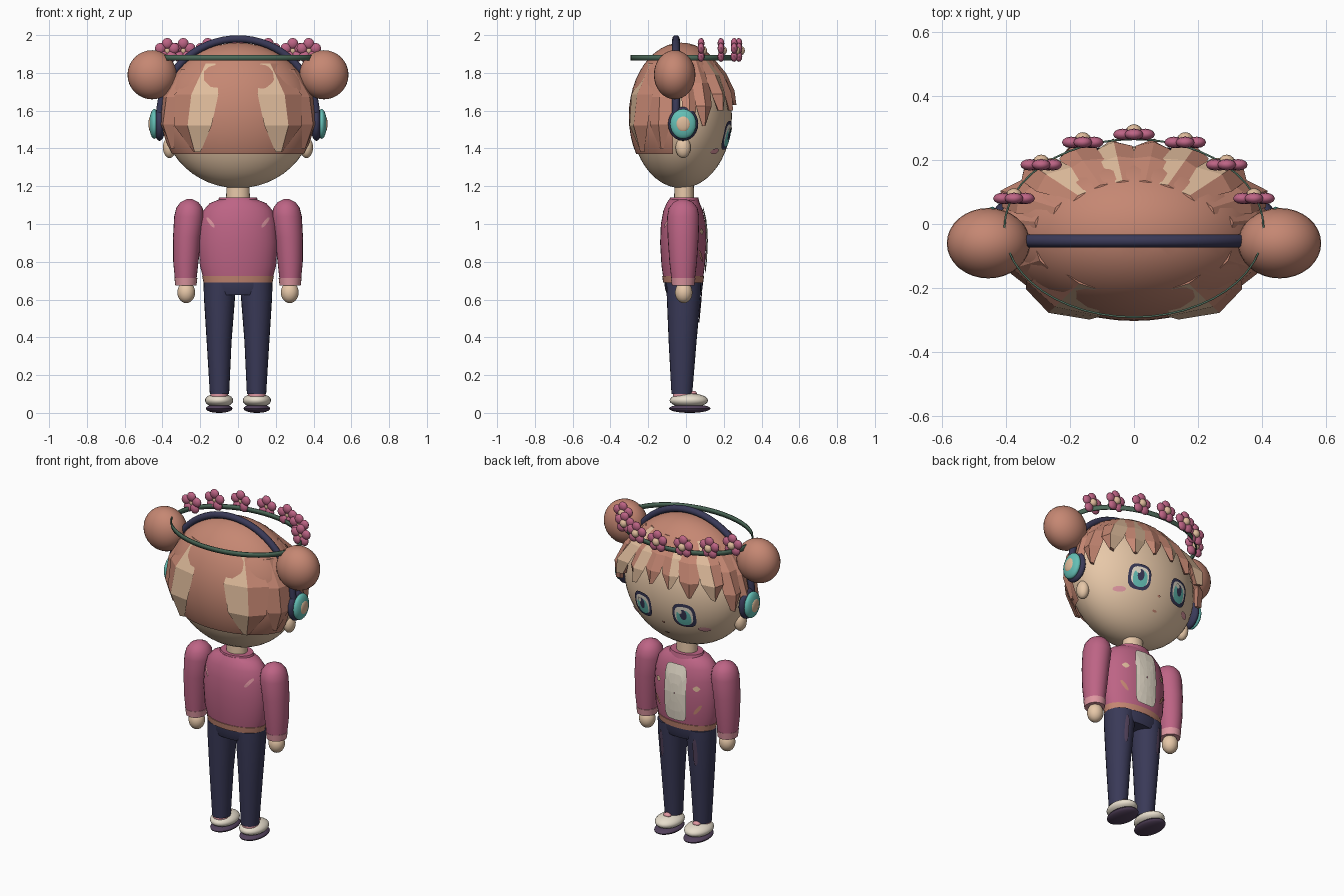
import bpy, bmesh, math
from mathutils import Vector

cube = bpy.data.objects.get("Cube")
if cube:
    bpy.data.objects.remove(cube, do_unlink=True)


def material(name, r, g, b):
    m = bpy.data.materials.new(name)
    m.use_nodes = True
    col = [(c / 255) ** 2.2 for c in (r, g, b)] + [1]
    m.diffuse_color = col
    m.node_tree.nodes["Principled BSDF"].inputs["Base Color"].default_value = col
    return m


SKIN = material("skin", 232, 200, 168)
HAIR = material("hair_brown", 196, 134, 114)
LIGHT = material("hair_highlight", 222, 186, 154)
PINK = material("rose_pink", 188, 100, 132)
PALE = material("pale_pink", 222, 150, 160)
NAVY = material("navy", 60, 60, 88)
CREAM = material("cream", 236, 226, 208)
TEAL = material("teal", 100, 190, 180)
GREEN = material("vine_green", 78, 106, 90)
PLUM = material("dark_plum", 84, 68, 92)


def finish(name, bm, mats, smooth=True):
    bmesh.ops.recalc_face_normals(bm, faces=bm.faces)
    me = bpy.data.meshes.new(name)
    bm.to_mesh(me)
    bm.free()
    ob = bpy.data.objects.new(name, me)
    bpy.context.collection.objects.link(ob)
    for m in mats:
        me.materials.append(m)
    if smooth:
        bpy.ops.object.select_all(action="DESELECT")
        ob.select_set(True)
        bpy.context.view_layer.objects.active = ob
        bpy.ops.object.shade_smooth_by_angle(angle=math.radians(40))
    return ob


def ball_mesh(center, radii, seg=24):
    bm = bmesh.new()
    bmesh.ops.create_uvsphere(bm, u_segments=seg, v_segments=seg // 2, radius=1)
    for v in bm.verts:
        v.co = Vector(c + r * k for c, r, k in zip(center, radii, v.co))
    return bm


def ball(name, center, radii, mat, seg=24):
    return finish(name, ball_mesh(center, radii, seg), [mat])


def skin_rings(bm, rings, close=True):
    rows = [[bm.verts.new(p) for p in ring] for ring in rings]
    faces = []
    for a, b in zip(rows, rows[1:]):
        for i in range(len(a)):
            j = (i + 1) % len(a)
            faces.append((i, bm.faces.new((a[i], a[j], b[j], b[i]))))
    if close:
        bm.faces.new(rows[0])
        bm.faces.new(rows[-1])
    return faces


def loft(name, sections, mat, n=24, close=True):
    """Stack of ellipses given as x, y, z, x radius, y radius."""
    bm = bmesh.new()
    turn = [math.tau * i / n for i in range(n)]
    skin_rings(bm, [[(x + rx * math.cos(a), y + ry * math.sin(a), z) for a in turn]
                    for x, y, z, rx, ry in sections], close)
    return finish(name, bm, [mat])


def loft_surface(sections, side):
    """Depth of a loft at x, z on the side facing +y or -y."""
    def depth(x, z):
        for a, b in zip(sections, sections[1:]):
            lo, hi = sorted((a, b), key=lambda s: s[2])
            if lo[2] <= z <= hi[2]:
                t = (z - lo[2]) / (hi[2] - lo[2])
                cx, cy, _, rx, ry = (p + (q - p) * t for p, q in zip(lo, hi))
                return cy + side * ry * math.sqrt(max(0, 1 - ((x - cx) / rx) ** 2))
        return 0
    return depth


def patch(name, cx, cz, rx, rz, mat, surface, off, power=1.0, tilt=0.0):
    """Thin plate laid on a surface; power below 1 squares off the oval."""
    bm = bmesh.new()
    rings = []
    for k in (1, .66, .33, .02):
        ring = []
        for i in range(24):
            c, s = math.cos(math.tau * i / 24), math.sin(math.tau * i / 24)
            u = math.copysign(abs(c) ** power, c) * rx * k
            w = math.copysign(abs(s) ** power, s) * rz * k
            x = cx + u * math.cos(tilt) - w * math.sin(tilt)
            z = cz + u * math.sin(tilt) + w * math.cos(tilt)
            ring.append((x, surface(x, z) + off, z))
        rings.append(ring)
    skin_rings(bm, rings, False)
    return finish(name, bm, [mat], False)


# Head and neck
HC, HR = Vector((0, -.025, 1.57)), Vector((.40, .268, .38))
ball("head", HC, HR, SKIN, 48)
loft("neck", [(0, -.01, 1.05, .065, .055), (0, -.01, 1.25, .06, .05)], SKIN)


def face(x, z):
    k = 1 - (x / HR.x) ** 2 - ((z - HC.z) / HR.z) ** 2
    return HC.y + HR.y * math.sqrt(max(0, k))


# Hair cap, cut open at the face and nape
CR = Vector((.412, .278, .39))
bm = ball_mesh(HC, CR, 48)
for co, no in (((0, 0, 1.37), (0, 0, 1)), ((0, 0, 1.74), (0, 0, 1)), ((0, -.07, 1.5), (0, 1, 0))):
    bmesh.ops.bisect_plane(bm, geom=bm.verts[:] + bm.edges[:] + bm.faces[:],
                           plane_co=co, plane_no=no)
cut = [f for f in bm.faces if f.calc_center_median().z < 1.37
       or (f.calc_center_median().z < 1.74 and f.calc_center_median().y > -.07)]
bmesh.ops.delete(bm, geom=cut, context="FACES")
finish("hair_cap", bm, [HAIR])


def lock(name, phi, top, bottom, width, flare, light=None):
    """Faceted strand; phi turns from +y, light picks the highlighted side."""
    def on_head(a, z, k):
        c = math.sqrt(max(0, 1 - ((z - HC.z) / CR.z) ** 2)) * k
        return (CR.x * c * math.sin(a), HC.y + CR.y * c * math.cos(a), z)
    bm = bmesh.new()
    rings = []
    for t, w, f in ((0, .55, .1), (.35, 1, .6), (.7, .8, 1), (1, .16, .75)):
        z = top + (bottom - top) * t
        k = 1 + flare * f
        rings.append([on_head(phi - w * width, z, 1 + flare * f * .45), on_head(phi, z, k + .015),
                      on_head(phi + w * width, z, 1 + flare * f * .45), on_head(phi, z, .99)])
    for side, f in skin_rings(bm, rings):
        f.material_index = int(side == light)
    finish(name, bm, [HAIR, LIGHT], False)


# Fringe, side locks and long back locks
for s, side in ((1, "left"), (-1, "right")):
    inner = 0 if s > 0 else 1
    lock(f"fringe_inner_{side}", s * .15, 1.89, 1.63, .17, .08, 0 if s < 0 else None)
    lock(f"fringe_middle_{side}", s * .45, 1.89, 1.60, .19, .11, inner if s > 0 else None)
    lock(f"fringe_outer_{side}", s * .80, 1.89, 1.60, .22, .18, inner)
    lock(f"side_lock_{side}", s * 1.14, 1.87, 1.52, .2, .11)
    lock(f"temple_lock_{side}", s * 1.42, 1.83, 1.50, .16, .05)
    lock(f"back_lock_{side}", math.pi - s * .62, 1.85, 1.38, .36, .11, 1 - inner)
    lock(f"nape_lock_{side}", math.pi - s * 1.15, 1.82, 1.40, .26, .05)

    # Buns, ears and headphone cups
    ball(f"hair_bun_{side}", (s * .455, -.06, 1.79), (.13, .11, .13), HAIR, 32)
    ball(f"ear_{side}", (s * .363, -.015, 1.405), (.034, .04, .056), SKIN)
    ball(f"earcup_pad_{side}", (s * .415, -.015, 1.53), (.032, .08, .09), NAVY)
    ball(f"earcup_shell_{side}", (s * .443, -.015, 1.53), (.027, .069, .079), TEAL)
    ball(f"earcup_button_{side}", (s * .462, -.015, 1.53), (.012, .038, .042), LIGHT)

    # Eyes and cheeks
    ex, ez = s * .14, 1.47
    patch(f"eye_frame_{side}", ex, ez, .068, .076, NAVY, face, .006, .7)
    patch(f"eye_white_{side}", ex, ez + .002, .053, .056, CREAM, face, .008, .7)
    patch(f"iris_{side}", ex, ez - .012, .043, .05, TEAL, face, .010, .8)
    patch(f"pupil_{side}", ex, ez + .008, .02, .034, NAVY, face, .012)
    patch(f"eye_glint_{side}", ex + .018, ez + .028, .014, .014, CREAM, face, .014)
    patch(f"blush_{side}", s * .235, 1.385, .032, .015, PALE, face, .006)

patch("nose", 0, 1.395, .01, .007, HAIR, face, .006)
patch("mouth", 0, 1.315, .016, .006, HAIR, face, .006)

# Headphone band
cu = bpy.data.curves.new("headphone_band", "CURVE")
cu.dimensions = "3D"
cu.bevel_depth = .02
cu.bevel_resolution = 3
sp = cu.splines.new("POLY")
sp.points.add(32)
for i, p in enumerate(sp.points):
    a = math.pi * i / 32
    p.co = (.415 * math.cos(a), -.053, 1.57 + .41 * math.sin(a), 1)
cu.materials.append(NAVY)
bpy.context.collection.objects.link(bpy.data.objects.new("headphone_band", cu))

# Flower crown
vine = loft("crown_vine", [(0, -.013, 1.866, .408, .281), (0, -.013, 1.895, .408, .281)],
            GREEN, 48, False)
vine.modifiers.new("thickness", "SOLIDIFY").thickness = .006
spots = [(0, .28)] + [(s * x, y) for s in (1, -1) for x, y in ((.16, .255), (.29, .185), (.375, .08))]
for i, (x, y) in enumerate(spots):
    for k in range(5):
        a = math.tau * k / 5 + math.pi / 2
        ball(f"flower_{i}_petal_{k}", (x + .038 * math.cos(a), y, 1.918 + .038 * math.sin(a)),
             (.029, .018, .029), PINK, 12)
    ball(f"flower_{i}_centre", (x, y + .012, 1.918), (.024, .02, .024), LIGHT, 12)

# Jacket body, hem, collar and shirt front
body = [(0, -.015, z, rx, ry) for z, rx, ry in
        ((.71, .183, .105), (.78, .202, .115), (.9, .21, .122), (1.0, .203, .118),
         (1.07, .185, .105), (1.11, .15, .088), (1.13, .10, .075))]
loft("jacket", body, PINK, 32)
loft("jacket_hem", [(0, -.015, .69, .183, .106), (0, -.015, .725, .19, .111)], HAIR, 32)
loft("collar", [(0, -.01, 1.10, .115, .085), (0, -.01, 1.14, .10, .075)], PINK)
chest, back = loft_surface(body, 1), loft_surface(body, -1)
patch("shirt_front", 0, .915, .074, .172, CREAM, chest, .009, .35)
for s, side in ((1, "left"), (-1, "right")):
    patch(f"pocket_slit_{side}", s * .135, .83, .01, .036, HAIR, chest, .006, 1, -s * .6)
    patch(f"chest_mark_{side}", s * .13, .96, .02, .018, LIGHT, chest, .006, 1.6)
    patch(f"back_mark_{side}", s * .145, 1.008, .009, .033, PALE, back, -.006, .8, -s * .65)

    # Sleeves, cuffs and hands
    loft(f"sleeve_{side}", [(s * x, -.015, z, rx, ry) for x, z, rx, ry in
         ((.277, .705, .057, .062), (.276, .8, .067, .073), (.27, .93, .074, .082),
          (.259, 1.04, .079, .085), (.257, 1.085, .07, .076), (.257, 1.115, .048, .052),
          (.257, 1.132, .015, .016))], PINK)
    loft(f"cuff_{side}", [(s * .276, -.015, .675, .056, .06), (s * .276, -.015, .715, .061, .065)], PALE)
    ball(f"hand_{side}", (s * .274, -.012, .638), (.047, .046, .057), SKIN)

    # Trouser legs, socks and shoes
    leg = [(s * .098, -.022, .10, .051, .055), (s * .1, -.018, .38, .066, .074),
           (s * .098, -.012, .62, .083, .09), (s * .094, -.012, .69, .088, .092)]
    loft(f"trouser_leg_{side}", leg, NAVY)
    patch(f"trouser_fold_{side}", s * .115, .56, .013, .085, PLUM, loft_surface(leg, 1), .006, .8)
    loft(f"sock_{side}", [(s * .1, -.02, .07, .046, .05), (s * .1, -.02, .115, .046, .05)], PALE)
    ball(f"shoe_{side}", (s * .1, .015, .066), (.075, .102, .038), CREAM)
    ball(f"shoe_sole_{side}", (s * .1, .02, .023), (.071, .11, .023), PLUM)
    ball(f"shoe_bow_{side}", (s * .1, .04, .103), (.025, .018, .014), PALE, 12)

loft("trouser_waist", [(0, -.012, .625, .16, .088), (0, -.012, .66, .181, .1),
                       (0, -.012, .70, .182, .102)], NAVY, 32)
